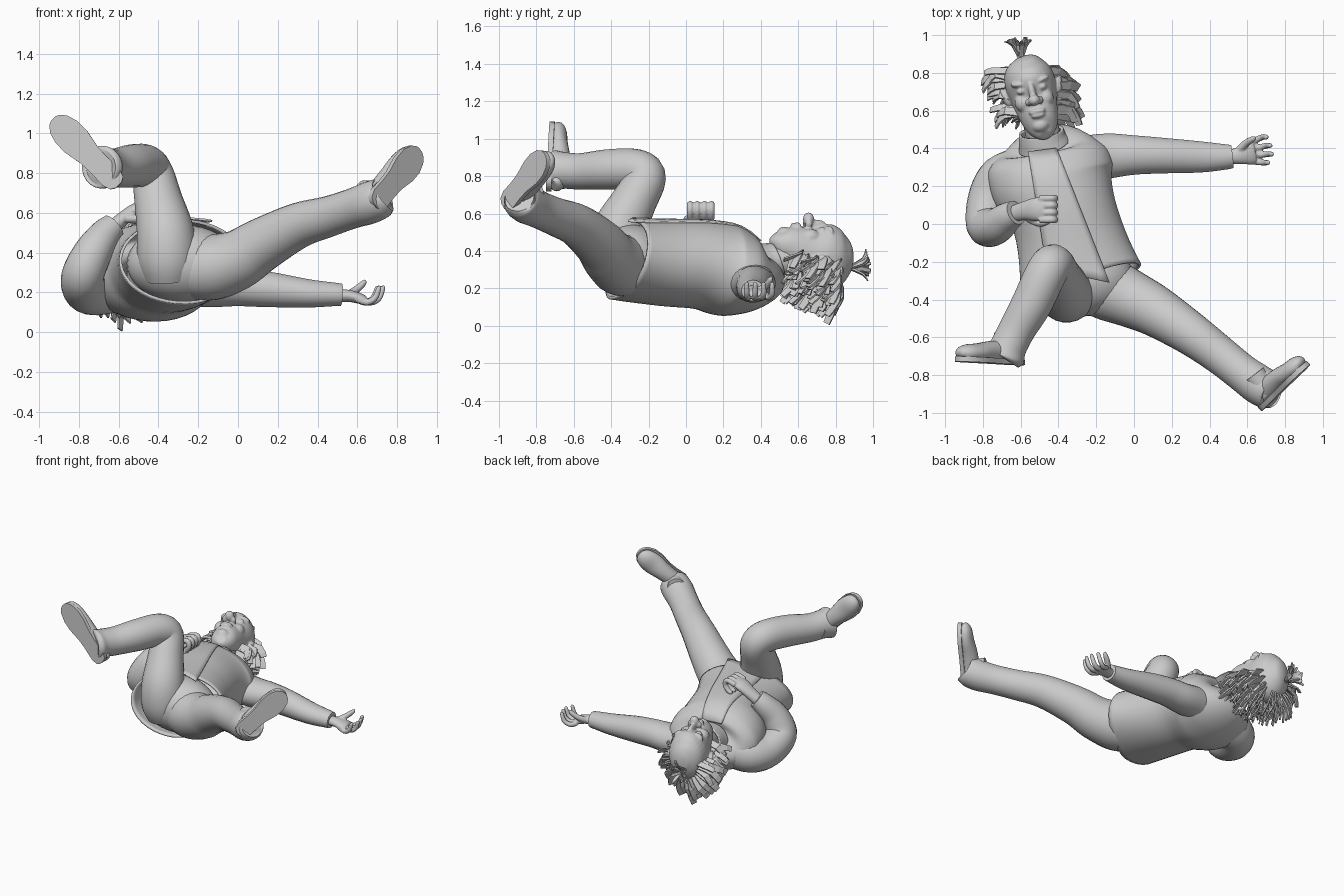
import bpy, bmesh, math, random
from mathutils import Vector
from mathutils.bvhtree import BVHTree

if "Cube" in bpy.data.objects:
    bpy.data.objects.remove(bpy.data.objects["Cube"])

random.seed(4)
V = Vector


def finish(name, bm, smooth=True):
    bmesh.ops.recalc_face_normals(bm, faces=bm.faces)
    me = bpy.data.meshes.new(name)
    bm.to_mesh(me)
    bm.free()
    ob = bpy.data.objects.new(name, me)
    bpy.context.collection.objects.link(ob)
    if smooth:
        bpy.ops.object.select_all(action='DESELECT')
        ob.select_set(True)
        bpy.context.view_layer.objects.active = ob
        bpy.ops.object.shade_smooth_by_angle(angle=math.radians(50))
    return ob


def fuse(ob, voxel, rounds):
    # melt overlapping lumps into one soft skin
    m = ob.modifiers.new("skin", 'REMESH')
    m.mode, m.voxel_size, m.use_smooth_shade = 'VOXEL', voxel, True
    s = ob.modifiers.new("soften", 'SMOOTH')
    s.factor, s.iterations = .5, rounds


def spline(pts, steps):
    # Catmull-Rom through (x, y, z, r1, r2)
    P = [list(p) + ([p[3]] if len(p) == 4 else []) for p in pts]
    out = []
    for i in range(len(P) - 1):
        a, b, c, d = P[max(i - 1, 0)], P[i], P[i + 1], P[min(i + 2, len(P) - 1)]
        for k in range(steps):
            t = k / steps
            out.append([0.5 * (2 * q + (r - p) * t + (2 * p - 5 * q + 4 * r - s) * t * t
                               + (3 * q - p - 3 * r + s) * t ** 3) for p, q, r, s in zip(a, b, c, d)])
    return out + [P[-1]]


def add_tube(bm, pts, hint=(0, 0, 1), seg=24, steps=5, caps=(True, True)):
    R = spline(pts, steps)
    rings = []
    for i, p in enumerate(R):
        t = (V(R[min(i + 1, len(R) - 1)][:3]) - V(R[max(i - 1, 0)][:3])).normalized()
        s = V(hint) - t * t.dot(V(hint))
        s.normalize()
        b = t.cross(s)
        rings.append([bm.verts.new(V(p[:3]) + s * p[3] * math.cos(a) + b * p[4] * math.sin(a))
                      for a in [math.tau * (k + 0.5) / seg for k in range(seg)]])
    for A, B in zip(rings, rings[1:]):
        for k in range(seg):
            bm.faces.new((A[k], A[(k + 1) % seg], B[(k + 1) % seg], B[k]))
    if caps[0]:
        bm.faces.new(rings[0])
    if caps[1]:
        bm.faces.new(rings[-1])


def tube(name, pts, **kw):
    bm = bmesh.new()
    add_tube(bm, pts, **kw)
    return finish(name, bm)


# jacket body, hem sheared so the back hangs lower and the left corner flares
jacket = tube("jacket", [(-.48, .465, .32, .1, .08), (-.465, .42, .285, .23, .155), (-.45, .34, .28, .32, .21),
                         (-.43, .22, .297, .33, .247), (-.38, .08, .325, .285, .238), (-.33, -.1, .335, .29, .23),
                         (-.28, -.34, .355, .325, .215)], hint=(1, 0, 0), seg=40, caps=(True, False))
for v in jacket.data.vertices:
    if v.co.y < 0:
        f = min(1, -v.co.y / .3)
        v.co.y += f * ((v.co.z - .36) * .22 + max(0, v.co.x + .24) * .25)
bvh = BVHTree.FromPolygons([v.co for v in jacket.data.vertices], [p.vertices[:] for p in jacket.data.polygons])
jacket.modifiers.new("thickness", 'SOLIDIFY').thickness = .015

# front flap laid on the jacket between its two seams
bm = bmesh.new()
rows = []
for i in range(15):
    t = i / 14
    a, b = V((-.56, .38, 2)).lerp(V((-.46, -.24, 2)), t), V((-.41, .4, 2)).lerp(V((-.13, -.31, 2)), t)
    row = []
    for j in range(9):
        p = a.lerp(b, j / 8)
        hit = bvh.ray_cast(p, V((0, 0, -1)))[0]
        z = hit.z if hit and hit.z > .4 else rows[-1][j].co.z if rows else .45
        row.append(bm.verts.new((p.x, p.y, z + .003)))
    rows.append(row)
for A, B in zip(rows, rows[1:]):
    for k in range(8):
        bm.faces.new((A[k], A[k + 1], B[k + 1], B[k]))
m = finish("front_flap", bm).modifiers.new("thickness", 'SOLIDIFY')
m.thickness, m.offset = .01, 0

# collar and neck
collar = tube("collar", [(-.475, .415, .32, .14, .125), (-.485, .45, .335, .128, .112),
                         (-.492, .49, .35, .12, .1)], hint=(1, 0, 0), caps=(False, False))
collar.modifiers.new("thickness", 'SOLIDIFY').thickness = .015
tube("neck", [(-.46, .38, .30, .1), (-.48, .47, .34, .092), (-.52, .62, .36, .09)], hint=(1, 0, 0))

# arms
tube("left_sleeve", [(-.32, .34, .25, .12), (-.14, .36, .225, .12, .1), (0, .365, .225, .105, .095),
                     (.15, .362, .215, .095, .09), (.35, .355, .195, .083, .072), (.48, .355, .19, .068, .06),
                     (.52, .358, .188, .062, .056)], hint=(0, 1, 0))
tube("right_sleeve", [(-.58, .28, .24, .13), (-.70, .24, .21, .125), (-.765, .13, .215, .115),
                      (-.78, -.005, .285, .108), (-.73, -.01, .4, .097), (-.67, .035, .49, .08),
                      (-.625, .06, .535, .066)], hint=(-.086, .046, .067))

# hands: palm, four fingers and a thumb fused together
L, R = bmesh.new(), bmesh.new()
add_tube(L, [(.5, .355, .185, .038, .034), (.56, .362, .182, .045, .03), (.61, .372, .17, .058, .027),
             (.64, .378, .163, .052, .02)], hint=(0, 1, 0))
add_tube(R, [(-.65, .05, .51, .042, .04), (-.58, .07, .57, .05, .035), (-.52, .078, .615, .062, .032),
             (-.47, .08, .635, .06, .024)], hint=(0, 1, 0))
for i in range(4):
    y0, y1, d = .333 + .031 * i, .325 + .045 * i, -.02 * abs(i - 1.3)
    add_tube(L, [(.60, y0, .166, .018), (.675 + d, (y0 + y1) / 2, .15, .017), (.715 + d, y1, .172, .016),
                 (.735 + d, y1, .222, .013), (.737 + d, y1, .234, .006)], hint=(0, 1, 0), seg=10)
    y = .022 + .038 * i
    add_tube(R, [(-.5, y, .632, .018), (-.435, y, .65, .018), (-.418, y, .615, .018),
                 (-.445, y, .575, .017), (-.475, y, .565, .012)], hint=(0, 1, 0), seg=10)
add_tube(L, [(.55, .385, .185, .022), (.59, .425, .21, .02), (.63, .45, .245, .016), (.642, .455, .262, .007)],
         hint=(1, -1, 0), seg=10)
add_tube(R, [(-.56, .03, .57, .022), (-.5, .005, .57, .02), (-.45, .02, .56, .017), (-.43, .035, .56, .008)],
         seg=10)
fuse(finish("left_hand", L), .006, 2)
fuse(finish("right_hand", R), .006, 2)

# trousers: seat and two legs
bm = bmesh.new()
bmesh.ops.create_uvsphere(bm, u_segments=32, v_segments=18, radius=1)
seat = finish("trouser_seat", bm)
seat.location, seat.scale = (-.28, -.29, .345), (.28, .2, .195)
tube("right_trouser_leg", [(-.35, -.36, .26, .12), (-.355, -.37, .36, .15), (-.365, -.36, .5, .145),
                           (-.40, -.28, .66, .122), (-.43, -.215, .79, .108), (-.47, -.27, .835, .11),
                           (-.54, -.42, .835, .108), (-.62, -.56, .825, .098), (-.665, -.65, .83, .098),
                           (-.685, -.7, .83, .108), (-.69, -.71, .83, .085)], hint=(.24, -.14, .08))
tube("left_trouser_leg", [(-.25, -.32, .32, .15), (-.13, -.35, .325, .165), (0, -.405, .365, .15),
                          (.12, -.465, .44, .135), (.3, -.58, .535, .115), (.45, -.69, .58, .103), (.57, -.785, .62, .1),
                          (.66, -.85, .65, .106), (.72, -.885, .675, .1), (.73, -.89, .68, .08)])


# shoes: flat sole with a rounded upper and an ankle
def shoe(side, heel, toe, out):
    heel, toe = V(heel), V(toe)
    f = (toe - heel).normalized()
    n = (V(out) - f * f.dot(V(out))).normalized()
    w = n.cross(f)
    size = (toe - heel).length
    at = lambda t, h: heel + f * size * t - n * h
    prof = [(0, .02), (.03, .045), (.12, .06), (.3, .057), (.45, .06), (.65, .078), (.8, .078), (.92, .06),
            (.98, .035), (1, .015)]
    bm = bmesh.new()
    edge = [at(t, 0) + w * r for t, r in prof] + [at(t, 0) - w * r for t, r in reversed(prof)]
    sole = bm.faces.new([bm.verts.new(p) for p in edge])
    ext = bmesh.ops.extrude_face_region(bm, geom=[sole])
    bmesh.ops.translate(bm, vec=-n * .028, verts=[g for g in ext['geom'] if isinstance(g, bmesh.types.BMVert)])
    finish(side + "_shoe_sole", bm)
    up = [(.02, .045, .035, .02), (.08, .055, .05, .045), (.3, .062, .056, .06), (.5, .06, .062, .058),
          (.7, .052, .073, .05), (.86, .048, .066, .046), (.95, .043, .046, .034), (.985, .036, .02, .012)]
    tube(side + "_shoe_upper", [(*at(t, h), r, q) for t, h, r, q in up], hint=w)
    tube(side + "_ankle", [(*at(.24, .04), .055), (*at(.24, .1), .06), (*at(.26, .17), .06)], hint=w)


shoe("right", (-.6, -.748, .74), (-.93, -.728, 1.075), (0, -1, 0))
shoe("left", (.69, -.98, .64), (.92, -.755, .915), (.75, -.55, .2))

# head lofted from chin to crown, facial lumps added in head-tilted coordinates
HEAD = [(-.47, .472, .485, .03, .03), (-.476, .487, .468, .062, .055), (-.487, .52, .447, .086, .09),
        (-.505, .58, .42, .104, .118), (-.525, .65, .39, .118, .14), (-.548, .74, .37, .134, .175),
        (-.568, .81, .365, .122, .16), (-.58, .86, .365, .085, .108), (-.587, .883, .365, .045, .055),
        (-.589, .889, .365, .008, .01)]
head = bmesh.new()
add_tube(head, HEAD, hint=(1, 0, 0), seg=32)
tilt = math.radians(13)


def lump(u, v, z, scale, turn=0):
    x = -.53 + u * math.cos(tilt) - v * math.sin(tilt)
    y = .66 + u * math.sin(tilt) + v * math.cos(tilt)
    new = bmesh.ops.create_uvsphere(head, u_segments=20, v_segments=12, radius=1)['verts']
    c, s = math.cos(tilt + turn), math.sin(tilt + turn)
    for q in new:
        a, b, d = (k * m for k, m in zip(q.co, scale))
        q.co = (x + a * c - b * s, y + a * s + b * c, z + d)


lump(0, -.005, .568, (.033, .03, .038))       # nose
lump(0, .04, .537, (.02, .055, .03))
lump(.002, -.066, .53, (.046, .016, .024))    # lips
lump(.002, -.088, .53, (.038, .014, .022))
lump(.002, -.14, .485, (.05, .04, .045))      # chin
for s in (-1, 1):
    lump(.03 * s, -.01, .545, (.02, .02, .024))           # nostril
    lump(.056 * s, .056, .505, (.026, .018, .025))        # eye
    lump(.056 * s, .092, .5, (.05, .017, .036), .2 * s)   # brow
    lump(.06 * s, -.005, .472, (.045, .05, .045))         # cheek
    lump(.142 * s, .035, .335, (.022, .062, .045), -.25 * s)  # ear
fuse(finish("head", head), .007, 3)

# shaggy side and back hair made of flat strips
bm = bmesh.new()
prof = spline(HEAD[3:7], 8)
for i in range(170):
    p = random.choice(prof)
    a = math.radians(random.uniform(186, 354))
    d = V((math.cos(a), 0, math.sin(a)))
    root = V((p[0] + d.x * p[3] * .85, p[1], p[2] + d.z * p[4] * .85))
    size = random.uniform(.1, .165)
    mid = root + d * size * .65 + V((0, random.uniform(-.02, .02), 0))
    end = mid + d * size * .3 + V((0, random.uniform(-.08, -.01), random.uniform(-.06, -.01)))
    mid.z, end.z = max(mid.z, .03), max(end.z, .012)
    w = random.uniform(.026, .04)
    add_tube(bm, [(*root, w, .007), (*mid, w, .007), (*end, w * .8, .006)],
             hint=(-d.z * .6, 1, d.x * .6), seg=4, steps=2)
finish("side_hair", bm, False)

# tuft on the crown
bm = bmesh.new()
for i in range(22):
    a, r = random.uniform(0, math.tau), random.uniform(.03, .1)
    root = V((-.6, .865, .31))
    mid = root + V((math.cos(a) * r * .5, .08, math.sin(a) * r * .5))
    end = root + V((math.cos(a) * r, .137 - r * .4, math.sin(a) * r))
    add_tube(bm, [(*root, .016, .007), (*mid, .016, .006), (*end, .01, .004)],
             hint=(math.sin(a), .1, -math.cos(a)), seg=4, steps=2)
finish("crown_tuft", bm, False)
